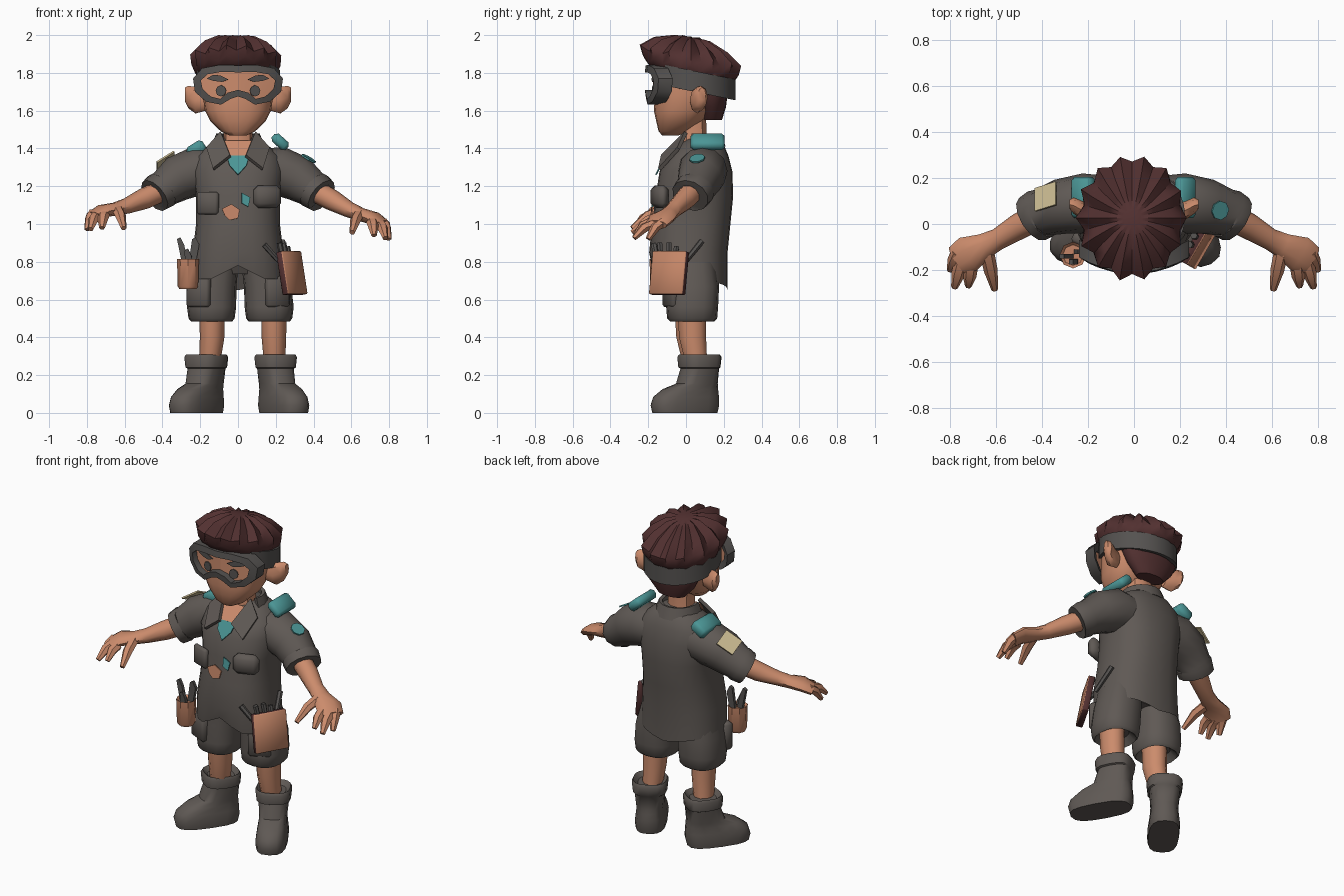
import bpy, bmesh, math, random
from mathutils import Vector, Matrix

random.seed(4)


def material(name, rgb):
    m = bpy.data.materials.new(name)
    m.diffuse_color = (*rgb, 1)
    return m


CLOTH = material("grey cloth", (0.115, 0.1, 0.09))
RUBBER = material("dark rubber", (0.09, 0.084, 0.08))
SKIN = material("warm skin", (0.6, 0.26, 0.15))
HAIR = material("dark red brown", (0.085, 0.03, 0.03))
TEAL = material("teal cloth", (0.07, 0.3, 0.3))
LEATHER = material("tan leather", (0.55, 0.235, 0.135))
CREAM = material("cream patch", (0.6, 0.5, 0.29))


def make(name, verts, faces, mat, angle=42):
    me = bpy.data.meshes.new(name)
    me.from_pydata([tuple(v) for v in verts], [], faces)
    bm = bmesh.new()
    bm.from_mesh(me)
    bmesh.ops.recalc_face_normals(bm, faces=bm.faces)
    bm.to_mesh(me)
    bm.free()
    me.materials.append(mat)
    ob = bpy.data.objects.new(name, me)
    bpy.context.collection.objects.link(ob)
    for o in bpy.context.selected_objects:
        o.select_set(False)
    ob.select_set(True)
    bpy.context.view_layer.objects.active = ob
    bpy.ops.object.shade_smooth_by_angle(angle=math.radians(angle))
    return ob


def loft(name, rings, mat, loop=False, arc=False, angle=42):
    n, k = len(rings[0]), len(rings)
    faces = []
    for j in range(k if loop else k - 1):
        a, b = j * n, (j + 1) % k * n
        for i in range(n - 1 if arc else n):
            i2 = (i + 1) % n
            faces.append((a + i, a + i2, b + i2, b + i))
    if arc:  # close both ends of a partial band
        faces += [tuple(j * n for j in range(k)), tuple(j * n + n - 1 for j in range(k))]
    elif not loop:
        faces += [tuple(range(n)), tuple(range((k - 1) * n, k * n))]
    return make(name, [p for r in rings for p in r], faces, mat, angle)


def ring(z, yf, yb, rx, x=0, n=16, p=2.4):
    out = []
    for i in range(n):
        a = 2 * math.pi * i / n
        c, s = math.cos(a), math.sin(a)
        out.append(Vector((x + rx * math.copysign(abs(c) ** (2 / p), c),
                           (yf + yb) / 2 + (yb - yf) / 2 * math.copysign(abs(s) ** (2 / p), s), z)))
    return out


def tube(name, path, mat, n=10, s=1):
    pts = [Vector((s * q[0], q[1], q[2] + (0.05 * max(0, (q[0] - 0.45) / 0.35) if s < 0 else 0)))
           for q in path]
    rings = []
    for i, q in enumerate(path):
        t = (pts[min(i + 1, len(pts) - 1)] - pts[max(i - 1, 0)]).normalized()
        u = t.cross(Vector((0, 0, 1)) if abs(t.z) < 0.95 else Vector((0, 1, 0))).normalized()
        v = u.cross(t)
        rings.append([pts[i] + u * q[3] * math.cos(2 * math.pi * k / n)
                      + v * q[4] * math.sin(2 * math.pi * k / n) for k in range(n)])
    return loft(name, rings, mat)


def plate(name, pts, mat, thick=0.008):
    pts = [Vector(p) for p in pts]
    n = len(pts)
    nor = sum((pts[i].cross(pts[(i + 1) % n]) for i in range(n)), Vector()).normalized() * thick / 2
    return loft(name, [[p - nor for p in pts], [p + nor for p in pts]], mat)


def box(name, loc, size, mat, yaw=0, tilt=0, bevel=0.012):
    bm = bmesh.new()
    bmesh.ops.create_cube(bm, size=1, matrix=Matrix.Diagonal((*size, 1)))
    bmesh.ops.bevel(bm, geom=bm.edges[:], offset=bevel, segments=1, affect='EDGES')
    m = (Matrix.Translation(loc) @ Matrix.Rotation(math.radians(yaw), 4, 'Z')
         @ Matrix.Rotation(math.radians(tilt), 4, 'Y'))
    ob = make(name, [m @ v.co for v in bm.verts], [[v.index for v in f.verts] for f in bm.faces], mat, 50)
    bm.free()
    return ob, m


# Shirt body with a shaped hem, open at the front centre
hem = ring(0.68, -0.18, 0.22, 0.25, n=24)
for p in hem:
    p.z = 0.71 + 0.07 * max(0, 1 - abs(p.x) / 0.14) if p.y < 0 else 0.7 - 0.05 * max(0, 1 - abs(p.x) / 0.25)
loft("shirt", [ring(0.8, -0.1, 0.16, 0.18, n=24), hem] + [ring(*r, n=24) for r in (
    (0.85, -0.195, 0.22, 0.24), (1.0, -0.18, 0.235, 0.222), (1.15, -0.16, 0.25, 0.222),
    (1.28, -0.14, 0.245, 0.245), (1.36, -0.09, 0.225, 0.225), (1.42, -0.03, 0.2, 0.155),
    (1.45, 0, 0.17, 0.1))], CLOTH)

# Neck, collar and neckline
loft("neck", [ring(1.36, -0.04, 0.12, 0.085, n=10), ring(1.45, -0.02, 0.11, 0.075, n=10),
              ring(1.58, -0.03, 0.11, 0.08, n=10)], SKIN)
plate("bare_chest", [(-0.09, -0.03, 1.44), (0.09, -0.03, 1.44), (0.06, -0.108, 1.35), (-0.06, -0.108, 1.35)], SKIN)
plate("undershirt", [(-0.06, -0.106, 1.36), (0.06, -0.106, 1.36), (0.045, -0.135, 1.31),
                     (0, -0.16, 1.26), (-0.045, -0.135, 1.31)], TEAL)
for s in (-1, 1):
    plate("collar_flap", [(s * 0.09, 0.0, 1.485), (s * 0.165, -0.04, 1.4), (s * 0.13, -0.14, 1.29),
                          (s * 0.04, -0.125, 1.36)], CLOTH, 0.02)
arc = [math.radians(-20 + 22 * i) for i in range(11)]
loft("collar_band", [[Vector((r * math.cos(a), 0.07 + r * math.sin(a), z)) for a in arc]
                     for r, z in ((0.14, 1.41), (0.115, 1.48), (0.095, 1.475), (0.1, 1.41))],
     CLOTH, loop=True, arc=True)

# Arms, sleeves and hands
for s in (-1, 1):
    tube("sleeve", [(0.13, 0.08, 1.28, 0.13, 0.12), (0.22, 0.09, 1.28, 0.13, 0.13),
                    (0.32, 0.075, 1.24, 0.12, 0.122), (0.395, 0.05, 1.185, 0.105, 0.1),
                    (0.405, 0.045, 1.178, 0.112, 0.104), (0.442, 0.022, 1.15, 0.108, 0.095),
                    (0.437, 0.025, 1.155, 0.07, 0.07)], CLOTH, 12, s)
    tube("forearm", [(0.4, 0.04, 1.18, 0.06, 0.06), (0.5, -0.01, 1.125, 0.057, 0.056),
                     (0.59, -0.065, 1.075, 0.047, 0.042), (0.65, -0.095, 1.05, 0.055, 0.036),
                     (0.72, -0.13, 1.03, 0.08, 0.034), (0.765, -0.16, 0.995, 0.07, 0.028)], SKIN, 10, s)
    for name, a, b in (("outer_finger", (0.765, -0.125, 1.01), (0.8, -0.2, 0.92)),
                       ("middle_finger", (0.75, -0.165, 1.0), (0.78, -0.275, 0.925)),
                       ("inner_finger", (0.71, -0.185, 1.01), (0.72, -0.27, 0.94)),
                       ("thumb", (0.64, -0.12, 1.05), (0.605, -0.285, 0.955))):
        mid = [(a[i] + b[i]) / 2 + (0.018 if i == 2 else 0) for i in range(3)]
        tube(name, [(*a, 0.032, 0.028), (*mid, 0.03, 0.026), (*b, 0.015, 0.014)], SKIN, 6, s)

# Shoulder straps and sleeve patches
box("shoulder_strap", (0.223, 0.115, 1.435), (0.1, 0.18, 0.055), TEAL, 0, 42, 0.016)
box("shoulder_strap", (-0.22, 0.115, 1.395), (0.1, 0.18, 0.07), TEAL, 0, -32, 0.016)
for name, s, back, n, r, mat in (("oval_patch", 1, 0, 8, 0.042, TEAL), ("square_patch", -1, 0.55, 4, 0.078, CREAM)):
    t = Vector((s * 0.8, -0.25, -0.5)).normalized()
    v = Vector((s * 0.53, -0.16 + back, 0.83))
    v = (v - t * v.dot(t)).normalized()
    u = t.cross(v)
    c = Vector((s * 0.315, 0.077, 1.243)) + v * 0.121
    plate(name, [c + t * r * math.cos((i + 0.5) * 2 * math.pi / n) + u * r * math.sin((i + 0.5) * 2 * math.pi / n)
                 for i in range(n)], mat, 0.009)

# Chest pockets and mending patches
box("chest_pocket", (0.155, -0.14, 1.145), (0.15, 0.065, 0.12), CLOTH, 20, 0, 0.025)
box("flat_pocket", (-0.16, -0.137, 1.11), (0.12, 0.035, 0.12), CLOTH, -20)
plate("leather_patch", [(-0.085, -0.18, 1.08), (-0.035, -0.178, 1.105), (0.01, -0.178, 1.075),
                        (0, -0.186, 1.03), (-0.045, -0.186, 1.02), (-0.07, -0.184, 1.045)], LEATHER)
plate("teal_patch", [(0.02, -0.17, 1.165), (0.065, -0.17, 1.14), (0.055, -0.178, 1.09), (0.02, -0.178, 1.11)], TEAL)

# Shorts, legs and boots
loft("shorts_waist", [ring(0.735, -0.06, 0.12, 0.18), ring(0.83, -0.11, 0.17, 0.21)], CLOTH)
for s, sx, lx, ly, bx, yaw in ((-1, -0.14, -0.137, 0.01, -0.165, 36), (1, 0.165, 0.19, 0.025, 0.197, 29)):
    loft("shorts_leg", [ring(*r) for r in (
        (0.53, -0.05, 0.1, 0.08, sx), (0.485, -0.085, 0.15, 0.11, sx), (0.5, -0.1, 0.165, 0.122, sx),
        (0.56, -0.105, 0.17, 0.13, sx), (0.67, -0.1, 0.175, 0.125, sx * 0.95), (0.8, -0.1, 0.16, 0.115, sx * 0.8))], CLOTH)
    box("thigh_pocket", (s * 0.205, -0.075, 0.645), (0.13, 0.06, 0.17), CLOTH, s * 25)
    loft("leg", [ring(0.26, ly - 0.03, ly + 0.09, 0.056, (lx + bx) / 2, 10, 2), ring(0.4, ly - 0.065, ly + 0.085, 0.065, lx, 10, 2),
                 ring(0.56, ly - 0.075, ly + 0.085, 0.068, lx, 10, 2)], SKIN)
    m = Matrix.Translation((bx, 0.075, 0)) @ Matrix.Rotation(math.radians(s * yaw), 4, 'Z')
    loft("boot", [[m @ p for p in ring(*r, p=2.8)] for r in (
        (0, -0.275, 0.09, 0.088), (0.04, -0.285, 0.1, 0.092), (0.085, -0.27, 0.1, 0.086),
        (0.125, -0.215, 0.095, 0.08), (0.155, -0.13, 0.09, 0.08), (0.235, -0.1, 0.095, 0.088),
        (0.24, -0.11, 0.1, 0.098), (0.295, -0.115, 0.105, 0.104), (0.31, -0.105, 0.095, 0.096),
        (0.285, -0.08, 0.07, 0.07))], CLOTH)

# Hip pouches with tools
pouch, pm = box("flat_pouch", (0.285, -0.09, 0.74), (0.04, 0.205, 0.23), LEATHER, -30, -10, 0.005)
pouch.data.materials.append(HAIR)
outward = pm.to_3x3() @ Vector((1, 0, 0))
for f in pouch.data.polygons:
    f.material_index = int(f.normal.dot(outward) < 0.5)
for a, b in (((0.24, -0.13, 0.8), (0.22, -0.14, 0.9)), ((0.26, -0.09, 0.8), (0.24, -0.09, 0.9)),
             ((0.28, -0.06, 0.8), (0.26, -0.05, 0.88)), ((0.27, -0.02, 0.78), (0.235, 0.085, 0.91)),
             ((0.22, -0.15, 0.8), (0.14, -0.17, 0.89))):
    tube("pouch_tool", [(*a, 0.013, 0.013), (*b, 0.016, 0.016)], RUBBER, 6)
loft("round_pouch", [ring(z, -0.135 - r, -0.135 + r, r, -0.265, 8, 2) for z, r in
                     ((0.655, 0.045), (0.67, 0.054), (0.815, 0.058), (0.8, 0.045))], LEATHER)
for a, b in (((-0.27, -0.14, 0.75), (-0.305, -0.14, 0.93)), ((-0.25, -0.12, 0.75), (-0.225, -0.12, 0.93)),
             ((-0.26, -0.16, 0.75), (-0.265, -0.165, 0.87))):
    plate("pouch_blade", [(a[0] - 0.018, *a[1:]), (a[0] + 0.018, *a[1:]), (b[0] + 0.02, b[1], b[2] - 0.04),
                          (b[0], *b[1:]), (b[0] - 0.018, b[1], b[2] - 0.01)], RUBBER, 0.02)

# Head and ears
loft("head", [ring(*r, n=20) for r in (
    (1.468, -0.125, -0.04, 0.045), (1.49, -0.145, 0.01, 0.09), (1.545, -0.158, 0.09, 0.147),
    (1.6, -0.17, 0.13, 0.175), (1.68, -0.165, 0.17, 0.187), (1.78, -0.16, 0.18, 0.192), (1.87, -0.14, 0.17, 0.18))], SKIN)
for s in (-1, 1):
    loft("ear", [[Vector((s * x, 0.06 + dy + ry * math.cos(a), z + rz * math.sin(a)))
                  for a in (math.pi * i / 4 for i in range(8))]
                 for x, dy, z, ry, rz in ((0.17, -0.01, 1.65, 0.03, 0.05), (0.225, 0, 1.655, 0.04, 0.07),
                                          (0.262, 0.02, 1.672, 0.036, 0.06), (0.28, 0.025, 1.685, 0.02, 0.038))], SKIN)

# Hair: back of the head, then the tufted crown
loft("back_hair", [ring(*r, p=2.1) for r in ((1.55, 0.09, 0.19, 0.09), (1.62, 0.065, 0.212, 0.155),
                                             (1.7, 0.045, 0.222, 0.192), (1.82, -0.02, 0.225, 0.195))], HAIR)
tufts = [random.uniform(0.5, 1.4) for _ in range(14)]
crown = []
for z, rx, ry, spike in ((1.785, 0.185, 0.19, 0), (1.8, 0.212, 0.222, 0.02), (1.835, 0.225, 0.25, 0.05),
                         (1.888, 0.225, 0.26, 0.075), (1.945, 0.175, 0.19, 0.06), (1.985, 0.1, 0.1, 0.05),
                         (1.995, 0.04, 0.04, 0)):
    row = []
    for i in range(28):
        a = math.pi * i / 14
        k = 1 + spike * (tufts[i // 2] if i % 2 == 0 else -0.8)
        x, y = rx * k * math.cos(a) - 0.008, ry * k * math.sin(a) + 0.027
        lift = 0.012 * (tufts[i // 2] if i % 2 == 0 else -1) if spike > 0.04 else 0
        row.append(Vector((x, y, min(2, z - 0.2 * y + lift))))
    crown.append(row)
loft("crown_hair", crown, HAIR, angle=48)

# Goggles: curved frame, clear window over the face, strap
outer = [(0, 1.84), (0.1, 1.842), (0.19, 1.825), (0.238, 1.77), (0.228, 1.7), (0.17, 1.648),
         (0.09, 1.632), (0.04, 1.662), (0, 1.675)]
inner = [(0, 1.803), (0.09, 1.805), (0.16, 1.793), (0.197, 1.76), (0.188, 1.715), (0.145, 1.675),
         (0.095, 1.662), (0.055, 1.695), (0, 1.71)]


def curved(pts, depth):
    return [Vector((x, -0.218 + depth + 1.2 * x * x, z)) for x, z in pts]


def both(pts):
    return pts + [(-x, z) for x, z in pts[-2:0:-1]]


loft("goggle_frame", [curved(both(outer), 0.005), curved(both(outer), 0.08), curved(both(inner), 0.07),
                      curved(both(inner), 0)], RUBBER, loop=True)
for s in (-1, 1):
    flip = lambda pts: [(s * x, z) for x, z in pts]
    make("goggle_window", curved(flip(inner), 0.042),
         [(0, 1, 7, 8), (1, 2, 6, 7), (2, 3, 5, 6), (3, 4, 5)], SKIN)
    plate("eye", curved(flip([(0.09 + 0.028 * math.cos(a), 1.705 + 0.03 * math.sin(a))
                              for a in (math.pi * i / 4 for i in range(8))]), 0.036), RUBBER, 0.006)
    plate("brow", curved(flip([(0.05, 1.765), (0.09, 1.785), (0.13, 1.79), (0.165, 1.77),
                               (0.13, 1.758), (0.085, 1.752)]), 0.034), RUBBER, 0.006)
arc = [math.radians(-40 + 260 * i / 20) for i in range(21)]
loft("goggle_strap", [[Vector((r * math.cos(a), 0.035 + (r + 0.004) * math.sin(a),
                               1.752 + dz - 0.21 * (r * math.sin(a)))) for a in arc]
                      for r, dz in ((0.222, -0.05), (0.222, 0.06), (0.195, 0.06), (0.195, -0.05))],
     RUBBER, loop=True, arc=True)
